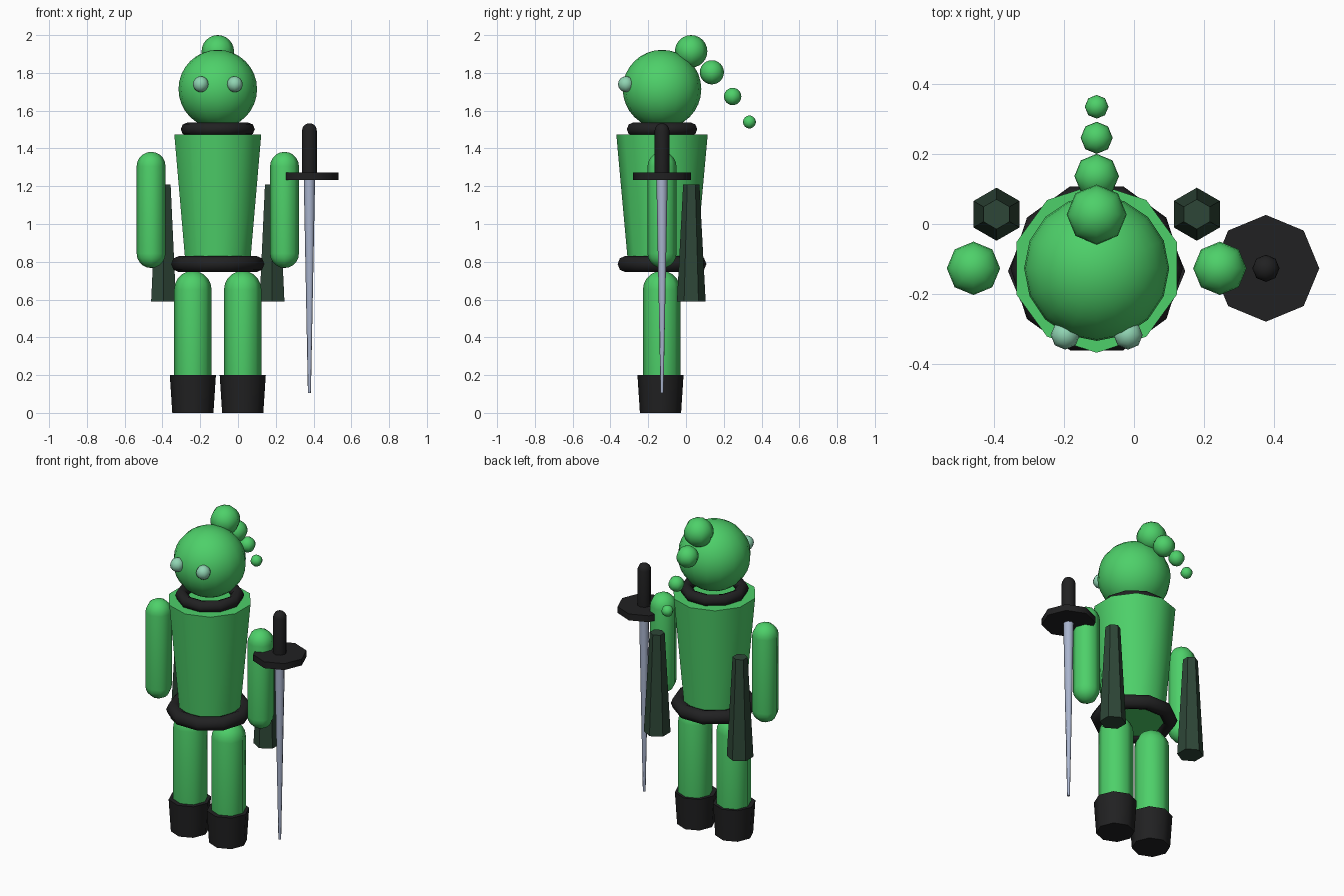
import bpy, bmesh, math
from math import sin, cos, pi, radians

if "Cube" in bpy.data.objects:
    bpy.data.objects.remove(bpy.data.objects["Cube"])

CX, CY = -0.107, -0.127   # body axis


def material(name, rgb):
    m = bpy.data.materials.new(name)
    m.diffuse_color = (*rgb, 1)
    m.use_nodes = True
    m.node_tree.nodes["Principled BSDF"].inputs["Base Color"].default_value = m.diffuse_color
    return m


GREEN = material("bright_green", (0.075, 0.63, 0.142))
BLACK = material("charcoal", (0.0152, 0.0152, 0.016))
DARK = material("dark_green", (0.027, 0.061, 0.038))
PALE = material("pale_mint", (0.28, 0.66, 0.45))
STEEL = material("steel_blue", (0.40, 0.46, 0.62))


def lathe(name, profile, sides, x, y, mat, phase=0.0, closed=False):
    """Revolve (radius, z) points, listed bottom to top, around a vertical axis."""
    bm = bmesh.new()
    rings = []
    for r, z in profile:
        if r < 1e-5:
            rings.append([bm.verts.new((0, 0, z))])
        else:
            rings.append([bm.verts.new((r * cos(phase + 2 * pi * i / sides),
                                        r * sin(phase + 2 * pi * i / sides), z))
                          for i in range(sides)])
    pairs = list(zip(rings, rings[1:]))
    if closed:
        pairs.append((rings[-1], rings[0]))
    for a, b in pairs:
        for i in range(sides):
            j = (i + 1) % sides
            if len(a) == 1:
                bm.faces.new((a[0], b[j], b[i]))
            elif len(b) == 1:
                bm.faces.new((a[i], a[j], b[0]))
            else:
                bm.faces.new((a[i], a[j], b[j], b[i]))
    if not closed:
        for ring in (rings[0], rings[-1]):
            if len(ring) > 1:
                bm.faces.new(ring)
    bmesh.ops.recalc_face_normals(bm, faces=bm.faces)
    me = bpy.data.meshes.new(name)
    bm.to_mesh(me)
    bm.free()
    me.shade_smooth()
    me.set_sharp_from_angle(angle=radians(50))
    me.materials.append(mat)
    ob = bpy.data.objects.new(name, me)
    ob.location = (x, y, 0)
    bpy.context.collection.objects.link(ob)
    return ob


def ball(name, r, x, y, z, sides, rings, mat):
    pts = [(r * sin(pi * i / rings), z - r * cos(pi * i / rings)) for i in range(rings + 1)]
    return lathe(name, pts, sides, x, y, mat)


def capsule(name, r, z0, z1, x, y, mat, sides=8, steps=5):
    arc = [(r * sin(pi / 2 * i / steps), r * cos(pi / 2 * i / steps)) for i in range(steps + 1)]
    pts = [(a, z0 + r - b) for a, b in arc] + [(a, z1 - r + b) for a, b in reversed(arc)]
    return lathe(name, pts, sides, x, y, mat)


def ring(name, major, minor, z, mat):
    pts = [(major + minor * cos(2 * pi * i / 8), z + minor * sin(2 * pi * i / 8)) for i in range(8)]
    return lathe(name, pts, 10, CX, CY, mat, closed=True)


# Trunk with belt and collar
lathe("torso", [(0.178, 0.77), (0.242, 1.475)], 10, CX, CY, GREEN, phase=pi / 2)
ring("belt", 0.204, 0.043, 0.788, BLACK)
ring("collar", 0.161, 0.035, 1.502, BLACK)

# Head and trailing topknot of shrinking balls
ball("head", 0.208, CX, CY, 1.714, 16, 16, GREEN)
for i, (r, y, z) in enumerate([(0.086, 0.027, 1.914), (0.064, 0.137, 1.803),
                               (0.046, 0.247, 1.675), (0.034, 0.336, 1.54)]):
    ball(f"topknot_{i + 1}", r, CX, y, z, 8, 12, GREEN)

# Paired parts
for side, s in (("right", -1), ("left", 1)):
    ball(f"{side}_eye", 0.042, CX + s * 0.09, -0.318, 1.74, 8, 8, PALE)
    capsule(f"{side}_arm", 0.0765, 0.767, 1.382, CX + s * 0.353, CY, GREEN)
    capsule(f"{side}_leg", 0.099, 0.05, 0.752, CX + s * 0.132, -0.129, GREEN)
    lathe(f"{side}_boot", [(0.109, 0), (0.122, 0.2)], 8, CX + s * 0.132, -0.135, BLACK)
    lathe(f"{side}_scabbard", [(0.076, 0.59), (0.043, 1.21)], 6,
          CX + s * 0.287, 0.028, DARK, phase=pi / 2)

# Sword held point down
SX = 0.378
lathe("sword_blade", [(0.008, 0.105), (0.03, 1.24)], 8, SX, CY, STEEL)
lathe("sword_guard", [(0.153, 1.232), (0.153, 1.272)], 8, SX, CY, BLACK)
capsule("sword_grip", 0.039, 1.2335, 1.533, SX, CY, BLACK)
